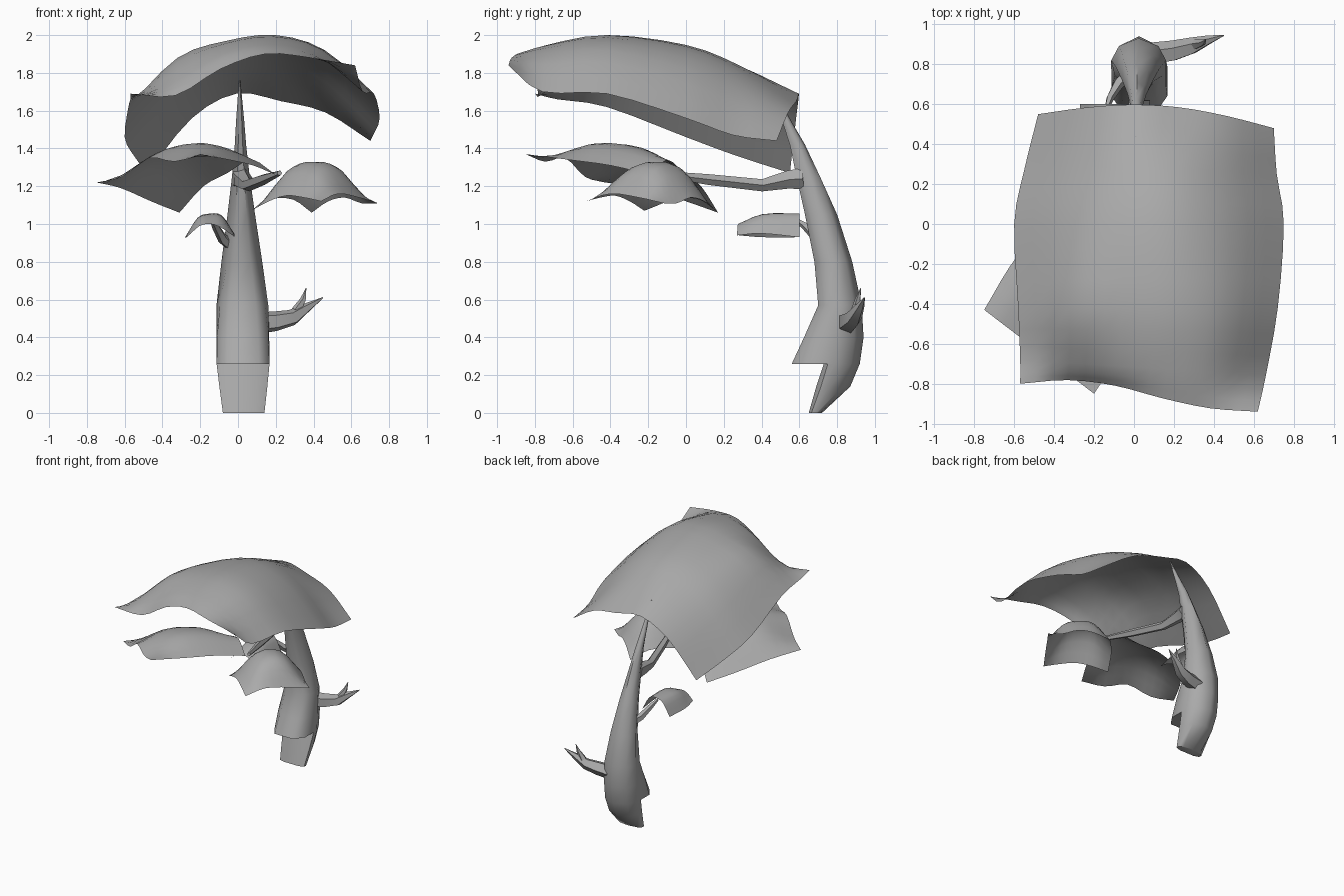
import bpy, bmesh, math
from mathutils import Vector

cube = bpy.data.objects.get("Cube")
if cube:
    bpy.data.objects.remove(cube, do_unlink=True)

GREY = (0.4, 0.4, 0.4, 1)
mat = bpy.data.materials.new("plain grey")
mat.use_nodes = True
mat.diffuse_color = GREY
mat.node_tree.nodes["Principled BSDF"].inputs["Base Color"].default_value = GREY


def finish(name, bm, angle):
    mesh = bpy.data.meshes.new(name)
    bm.to_mesh(mesh)
    bm.free()
    mesh.materials.append(mat)
    obj = bpy.data.objects.new(name, mesh)
    bpy.context.collection.objects.link(obj)
    bpy.ops.object.select_all(action='DESELECT')
    obj.select_set(True)
    bpy.context.view_layer.objects.active = obj
    bpy.ops.object.shade_smooth_by_angle(angle=math.radians(angle))


def loft(name, rings, angle):
    """Closed skin through rings of points, capped at both ends."""
    bm = bmesh.new()
    loops = [[bm.verts.new(p) for p in ring] for ring in rings]
    n = len(loops[0])
    for a, b in zip(loops, loops[1:]):
        for i in range(n):
            j = (i + 1) % n
            bm.faces.new((a[i], a[j], b[j], b[i]))
    bm.faces.new(loops[0])
    bm.faces.new(loops[-1])
    bmesh.ops.remove_doubles(bm, verts=bm.verts, dist=.0005)
    bmesh.ops.recalc_face_normals(bm, faces=bm.faces)
    finish(name, bm, angle)


def limb(name, stations, sides=5):
    """Tapered branch through (x, y, z, radius) stations."""
    pts = [Vector(s[:3]) for s in stations]
    rings = []
    for i, s in enumerate(stations):
        along = pts[min(i + 1, len(pts) - 1)] - pts[max(i - 1, 0)]
        turn = along.to_track_quat('Z', 'Y')
        rings.append([pts[i] + turn @ Vector((math.cos(t), math.sin(t), 0)) * s[3]
                      for t in (math.tau * k / sides for k in range(sides))])
    loft(name, rings, 40)


def spline(points, steps):
    """Catmull-Rom curve through the points."""
    ends = [2 * points[0] - points[1]] + points + [2 * points[-1] - points[-2]]
    out = []
    for i in range(len(points) - 1):
        a, b, c, d = ends[i:i + 4]
        for k in range(steps):
            t = k / steps
            out.append((2 * b + (c - a) * t + (2 * a - 5 * b + 4 * c - d) * t * t
                        + (3 * b - a - 3 * c + d) * t ** 3) / 2)
    return out + [points[-1]]


def leaf(name, rows, steps=3):
    """Draped sheet; each row is start xy, end xy, bow, sway and heights."""
    grid = []
    for start, end, bow, sway, heights in rows:
        line = []
        for i, z in enumerate(heights):
            u = i / (len(heights) - 1)
            p = Vector(start).lerp(Vector(end), u)
            bend = bow * math.sin(math.pi * u) + sway * math.sin(math.tau * u)
            line.append(Vector((p.x, p.y + bend, z)))
        grid.append(spline(line, steps))
    columns = [spline(list(col), steps) for col in zip(*grid)]
    bm = bmesh.new()
    verts = [[bm.verts.new(p) for p in col] for col in columns]
    for a, b in zip(verts, verts[1:]):
        for i in range(len(a) - 1):
            bm.faces.new((a[i], b[i], b[i + 1], a[i + 1]))
    finish(name, bm, 60)


def trunk_ring(z, front, side, back, half, flat):
    """Nine-sided section: chamfered front, widest at the side, ridge at the back."""
    corner = front + (side - front) * .35
    quarter = side + (back - side) * .65
    right = ((.6 * flat, front), (flat, corner), (1, side), (.72, quarter))
    outline = right + ((0, back),) + tuple((-x, y) for x, y in reversed(right))
    return [(.03 - .012 * z + half * x, y, z) for x, y in outline]


# Curved trunk with a notch under its front: height, front, side, back, half width, flat
TRUNK = ((0, .65, .69, .72, .11, 1), (.14, .69, .76, .87, .127, 1),
         (.26, .73, .79, .92, .14, 1), (.26, .56, .79, .92, .14, 1),
         (.4, .625, .8, .94, .14, .97), (.57, .7, .82, .93, .137, .87),
         (.8, .68, .78, .88, .108, .72), (1.05, .63, .71, .8, .073, .65),
         (1.25, .585, .65, .71, .047, .65), (1.42, .55, .59, .63, .03, .65),
         (1.54, .51, .535, .56, .022, .65), (1.76, .43, .435, .44, .004, .65))
loft("trunk", [trunk_ring(*station) for station in TRUNK], 56)

# Branches and twigs
limb("main_branch", [(.02, .62, 1.24, .06), (.02, .54, 1.235, .05), (.05, .4, 1.205, .034),
                     (.13, .12, 1.235, .03), (.22, -.17, 1.27, .014)])
limb("small_branch", [(-.01, .77, .87, .04), (-.08, .7, .92, .028),
                      (-.12, .63, .99, .02), (-.14, .57, 1.03, .01)])
limb("side_twig", [(.1, .85, .475, .06), (.2, .865, .485, .055), (.29, .89, .505, .045),
                   (.37, .92, .56, .025), (.45, .945, .61, .003)])
limb("twig_spur", [(.31, .9, .54, .028), (.345, .91, .6, .016), (.36, .925, .66, .002)])

# Large top canopy
leaf("top_canopy", [
    ((-.57, -.8), (.62, -.94), .03, .03, (1.69, 1.68, 1.82, 1.9, 1.88, 1.84)),
    ((-.57, -.68), (.66, -.76), 0, 0, (1.66, 1.76, 1.9, 1.95, 1.9, 1.7)),
    ((-.58, -.42), (.72, -.42), 0, 0, (1.62, 1.88, 1.97, 2, 1.92, 1.69)),
    ((-.6, 0), (.75, 0), 0, 0, (1.46, 1.78, 1.92, 1.94, 1.82, 1.56)),
    ((-.55, .27), (.715, .25), .02, 0, (1.36, 1.67, 1.82, 1.83, 1.71, 1.47)),
    ((-.48, .55), (.7, .48), .08, 0, (1.27, 1.56, 1.69, 1.65, 1.59, 1.44))])

# Middle leaves
leaf("right_leaf", [
    ((-.75, -.43), (-.2, -.85), 0, 0, (1.22, 1.25, 1.35, 1.33, 1.37)),
    ((-.62, -.21), (-.05, -.62), 0, 0, (1.19, 1.34, 1.41, 1.42, 1.34)),
    ((-.46, 0), (.08, -.4), 0, 0, (1.12, 1.3, 1.39, 1.4, 1.31)),
    ((-.31, .17), (.2, -.19), 0, 0, (1.06, 1.2, 1.27, 1.34, 1.26))])
leaf("left_leaf", [
    ((.07, -.22), (.44, -.53), 0, 0, (1.07, 1.12, 1.15, 1.14, 1.12)),
    ((.17, -.06), (.53, -.4), 0, 0, (1.13, 1.28, 1.31, 1.28, 1.16)),
    ((.29, .07), (.64, -.25), 0, 0, (1.13, 1.28, 1.31, 1.28, 1.14)),
    ((.39, .17), (.74, -.12), 0, 0, (1.06, 1.12, 1.14, 1.11, 1.11))])

# Small low leaf
leaf("small_leaf", [
    ((-.26, .28), (-.03, .27), 0, 0, (.94, .99, 1, .98, .94)),
    ((-.28, .41), (-.02, .4), 0, 0, (.93, 1.03, 1.05, 1.04, .95)),
    ((-.27, .6), (-.02, .6), 0, 0, (.93, 1.03, 1.055, 1.04, .93))])
